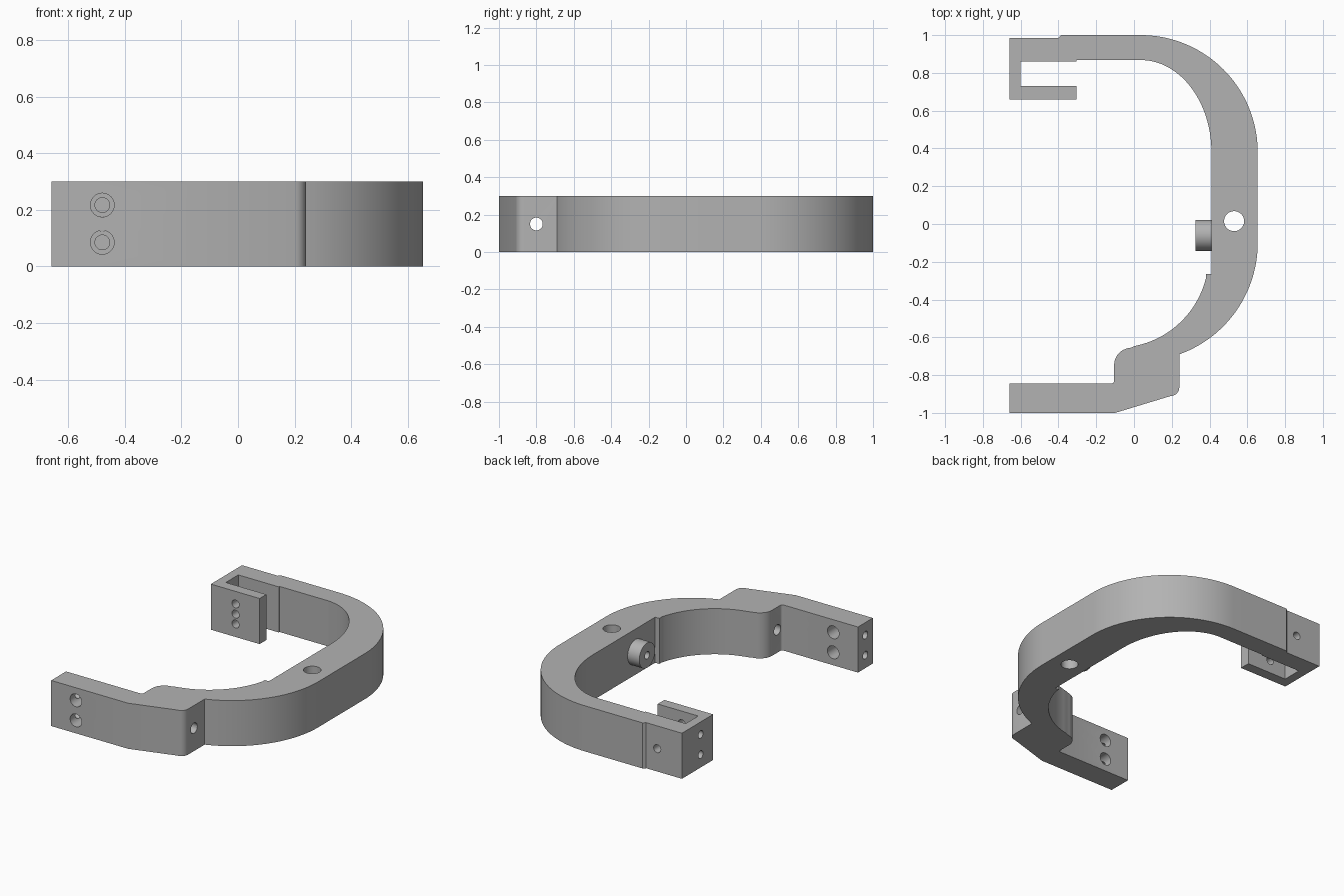
import bpy, bmesh, math
from mathutils import Vector

cube = bpy.data.objects.get("Cube")
if cube:
    bpy.data.objects.remove(cube, do_unlink=True)

HEIGHT = 0.3
MID = HEIGHT / 2

grey = bpy.data.materials.new("plain_grey")
grey.use_nodes = True
grey.diffuse_color = (0.45, 0.45, 0.45, 1)
grey.node_tree.nodes["Principled BSDF"].inputs["Base Color"].default_value = grey.diffuse_color


def arc(cx, cy, rx, ry, start, end, steps):
    angles = [math.radians(start + (end - start) * i / steps) for i in range(steps + 1)]
    return [(cx + rx * math.cos(a), cy + ry * math.sin(a)) for a in angles]


def prism(name, outline):
    bm = bmesh.new()
    face = bm.faces.new([bm.verts.new((x, y, 0)) for x, y in outline])
    top = bmesh.ops.extrude_face_region(bm, geom=[face])["geom"]
    moved = [v for v in top if isinstance(v, bmesh.types.BMVert)]
    bmesh.ops.translate(bm, verts=moved, vec=(0, 0, HEIGHT))
    bmesh.ops.recalc_face_normals(bm, faces=bm.faces)
    return finish(name, bm)


def rod(name, start, end, radius):
    start, end = Vector(start), Vector(end)
    axis = end - start
    bm = bmesh.new()
    bmesh.ops.create_cone(bm, cap_ends=True, segments=40, radius1=radius,
                          radius2=radius, depth=axis.length)
    turn = Vector((0, 0, 1)).rotation_difference(axis).to_matrix()
    bmesh.ops.rotate(bm, verts=bm.verts, matrix=turn)
    bmesh.ops.translate(bm, verts=bm.verts, vec=(start + end) / 2)
    return finish(name, bm)


def finish(name, bm):
    mesh = bpy.data.meshes.new(name)
    bm.to_mesh(mesh)
    bm.free()
    mesh.materials.append(grey)
    obj = bpy.data.objects.new(name, mesh)
    bpy.context.collection.objects.link(obj)
    return obj


def select_only(obj):
    bpy.ops.object.select_all(action="DESELECT")
    obj.select_set(True)
    bpy.context.view_layer.objects.active = obj


def drill(obj, start, end, radius):
    cutter = rod("drill_cutter", start, end, radius)
    cutter.hide_render = True
    select_only(obj)
    mod = obj.modifiers.new("hole", "BOOLEAN")
    mod.operation, mod.solver, mod.object = "DIFFERENCE", "EXACT", cutter
    bpy.ops.object.modifier_apply(modifier=mod.name)
    bpy.data.objects.remove(cutter, do_unlink=True)


# Curved bracket outline: front arm, elbow, outer sweep, back clip, inner sweep
outline = [(-0.66, -1), (-0.1, -1), (0.19, -0.912)]
outline += arc(0.195, -0.865, 0.045, 0.045, -80, 0, 6)
outline += [(0.24, -0.8)]
outline += arc(0.028, -0.1, 0.627, 0.627, -70.2, 0, 28)
outline += arc(0.035, 0.38, 0.62, 0.62, 0, 90, 36)
outline += [(-0.385, 1), (-0.4, 0.985), (-0.66, 0.985), (-0.66, 0.66),
            (-0.305, 0.66), (-0.305, 0.73), (-0.6, 0.73), (-0.6, 0.86),
            (-0.305, 0.86), (-0.305, 0.868)]
outline += arc(0.035, 0.38, 0.375, 0.488, 90, 0, 36)
outline += [(0.41, -0.265), (0.38, -0.265)]
outline += arc(-0.09, -0.17, 0.485, 0.485, -14, -79, 24)
outline += arc(-0.01, -0.745, 0.095, 0.09, 95, 180, 10)
outline += arc(-0.12, -0.83, 0.015, 0.015, 0, -90, 4)
outline += [(-0.66, -0.845)]
bracket = prism("curved_bracket", outline)

# Vertical hole through the spine and cross hole through the elbow
drill(bracket, (0.53, 0.015, -0.1), (0.53, 0.015, 0.4), 0.053)
drill(bracket, (-0.3, -0.8, MID), (0.4, -0.8, MID), 0.034)

# Mounting holes in the arm and clip, with end holes leading into them
for z in (0.085, 0.217):
    drill(bracket, (-0.48, -1.1, z), (-0.48, -0.7, z), 0.042)
    drill(bracket, (-0.48, 0.6, z), (-0.48, 0.8, z), 0.026)
    drill(bracket, (-0.7, -0.922, z), (-0.48, -0.922, z), 0.025)
    drill(bracket, (-0.7, 0.79, z), (-0.55, 0.79, z), 0.025)
drill(bracket, (-0.48, 0.6, MID), (-0.48, 1.1, MID), 0.026)

# Round post on the inner face, with a blind hole
post = rod("inner_post", (0.325, -0.06, MID), (0.415, -0.06, MID), 0.082)
drill(post, (0.3, -0.06, MID), (0.405, -0.06, MID), 0.024)

for obj in (bracket, post):
    select_only(obj)
    bpy.ops.object.shade_smooth_by_angle(angle=math.radians(25))
